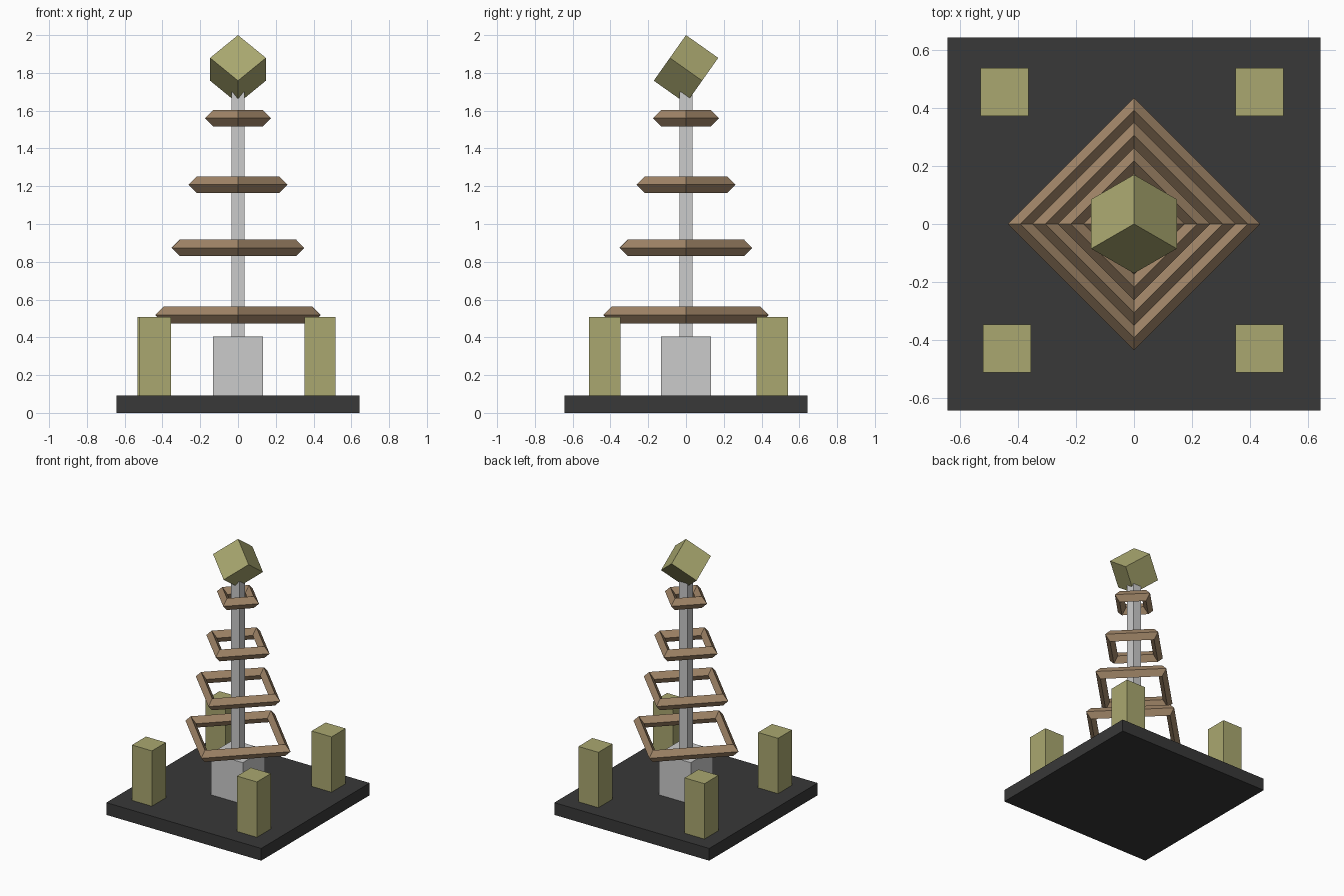
import bpy
from math import radians, atan, sqrt
from mathutils import Matrix

if "Cube" in bpy.data.objects:
    bpy.data.objects.remove(bpy.data.objects["Cube"])


def material(name, r, g, b):
    m = bpy.data.materials.new(name)
    m.diffuse_color = (r, g, b, 1)
    m.use_nodes = True
    m.node_tree.nodes["Principled BSDF"].inputs["Base Color"].default_value = m.diffuse_color
    return m


dark = material("dark_stone", 0.04, 0.04, 0.04)
olive = material("olive_crystal", 0.40, 0.39, 0.16)
brown = material("brown_metal", 0.36, 0.24, 0.14)


def finish(name, mat):
    ob = bpy.context.object
    ob.name = ob.data.name = name
    if mat:
        ob.data.materials.append(mat)
    return ob


def box(name, x, y, width, z0, z1, mat=None):
    """Square upright block between two heights."""
    bpy.ops.mesh.primitive_cube_add(size=1)
    ob = finish(name, mat)
    ob.data.transform(Matrix.Diagonal((width, width, z1 - z0, 1)))
    ob.location = (x, y, (z0 + z1) / 2)
    return ob


# Ground slab, plinth and central pole
box("base", 0, 0, 1.288, 0, 0.092, dark)
box("plinth", 0, 0, 0.264, 0.092, 0.404)
box("pole", 0, 0, 0.07, 0.404, 1.70)

# Four corner pillars, slightly irregular in position
pillars = [(-0.448, 0.456), (0.434, 0.456), (-0.439, -0.431), (0.434, -0.431)]
for i, (x, y) in enumerate(pillars, 1):
    box(f"pillar_{i}", x, y, 0.166, 0.092, 0.508, olive)

# Four-sided rings with diamond section, shrinking upward
rings = [(0.393, 0.518), (0.307, 0.874), (0.219, 1.208), (0.131, 1.56)]
for i, (radius, z) in enumerate(rings, 1):
    bpy.ops.mesh.primitive_torus_add(
        location=(0, 0, z), major_segments=4, minor_segments=4,
        major_radius=radius, minor_radius=0.044)
    finish(f"ring_{i}", brown)

# Cube balanced on its corner at the top
side = 0.209
top_cube = box("top_cube", 0, 0, side, 0, side, olive)
top_cube.data.transform(Matrix.Rotation(atan(sqrt(2)), 4, 'X')
                        @ Matrix.Rotation(radians(45), 4, 'Z'))
top_cube.location.z = 2 - side * sqrt(3) / 2
